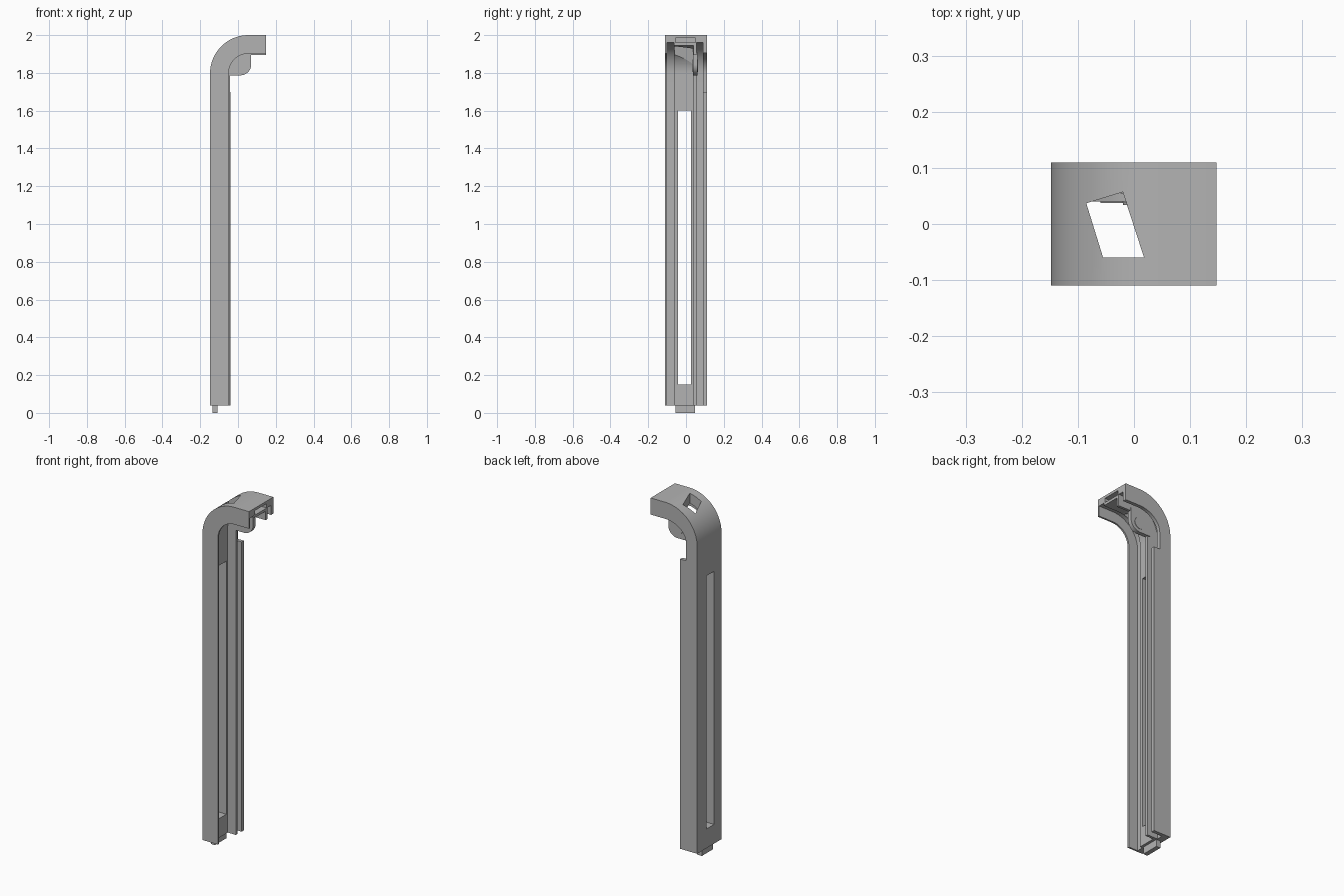
import bpy, bmesh, math
from mathutils import Vector

if "Cube" in bpy.data.objects:
    bpy.data.objects.remove(bpy.data.objects["Cube"])

LEFT, RIGHT, BASE = -0.148, 0.147, 0.04      # extent of the bent channel
CX, CZ, R = 0.055, 1.797, 0.203              # bend centre and outer radius
STEPS = 24

grey = bpy.data.materials.new("plain grey")
grey.use_nodes = True
grey.diffuse_color = (0.45, 0.45, 0.45, 1)
grey.node_tree.nodes["Principled BSDF"].inputs["Base Color"].default_value = (0.45, 0.45, 0.45, 1)


def finish(name, bm, smooth=True):
    bmesh.ops.recalc_face_normals(bm, faces=bm.faces)
    mesh = bpy.data.meshes.new(name)
    bm.to_mesh(mesh)
    bm.free()
    mesh.materials.append(grey)
    ob = bpy.data.objects.new(name, mesh)
    bpy.context.collection.objects.link(ob)
    if smooth:
        bpy.ops.object.select_all(action="DESELECT")
        ob.select_set(True)
        bpy.context.view_layer.objects.active = ob
        bpy.ops.object.shade_smooth_by_angle(angle=math.radians(30))
    return ob


def arc(cx, cz, rx, rz, a0, a1, n=STEPS):
    angles = [math.radians(a0 + (a1 - a0) * i / n) for i in range(n + 1)]
    return [(cx + rx * math.cos(a), cz + rz * math.sin(a)) for a in angles]


def path(d):
    """Bent line in x, z at depth d below the outer skin."""
    return [(LEFT + d, BASE)] + arc(CX, CZ, R - d, R - d, 180, 90) + [(RIGHT, CZ + R - d)]


def sweep(name, section):
    """Sweep a closed (y, depth) section along the bend."""
    bm = bmesh.new()
    rows = [[bm.verts.new((x, y, z)) for x, z in path(d)] for y, d in section]
    for i, a in enumerate(rows):
        b = rows[(i + 1) % len(rows)]
        for k in range(len(a) - 1):
            bm.faces.new((a[k], a[k + 1], b[k + 1], b[k]))
    for end in (0, -1):
        bm.faces.new([row[end] for row in rows])
    return finish(name, bm)


def extrude(name, points, direction, smooth=True):
    bm = bmesh.new()
    face = bm.faces.new([bm.verts.new(p) for p in points])
    new = bmesh.ops.extrude_face_region(bm, geom=[face])["geom"]
    bmesh.ops.translate(bm, verts=[v for v in new if isinstance(v, bmesh.types.BMVert)],
                        vec=Vector(direction))
    return finish(name, bm, smooth)


def side_plate(name, outline, y0, y1):
    return extrude(name, [(x, y0, z) for x, z in outline], (0, y1 - y0, 0))


def box(x0, x1, y0, y1, z0, z1, name):
    return extrude(name, [(x0, y0, z0), (x1, y0, z0), (x1, y1, z0), (x0, y1, z0)],
                   (0, 0, z1 - z0), False)


def cut(target, cutter):
    cutter.hide_render = True
    cutter.hide_set(True)
    mod = target.modifiers.new(cutter.name, "BOOLEAN")
    mod.operation, mod.solver, mod.object = "DIFFERENCE", "EXACT", cutter


# Main channel with the front lip, groove and thicker middle
body = sweep("channel_body", [
    (-0.11, 0), (0.09, 0), (0.09, 0.04), (0.055, 0.04), (0.055, 0.055), (-0.063, 0.055),
    (-0.063, 0.04), (-0.1, 0.04), (-0.1, 0.098), (-0.11, 0.098)])

# Inner rib beside the rear groove
sweep("inner_rib", [(0.04, 0.05), (0.055, 0.05), (0.055, 0.106), (0.04, 0.106)])

# Rear side wall, cut back around the bend
inner = [(RIGHT, 1.905)] + arc(CX, CZ, 0.133, 0.108, 90, 180)
side_plate("rear_wall", path(0) + inner + [(-0.078, 1.7), (-0.04, 1.7), (-0.04, BASE)], 0.09, 0.11)

# Hinge ear below the bend, with its round pin
ear = ([(0.07, 1.91), (-0.02, 1.9), (-0.06, 1.84), (-0.055, 1.787)]
       + arc(0.012, 1.845, 0.058, 0.058, -90, 0, 12))
side_plate("hinge_ear", ear, 0.037, 0.06)
side_plate("hinge_pin", arc(0.013, 1.838, 0.033, 0.033, 0, 345, 23), 0.034, 0.063)

# Locating tab at the foot
box(-0.134, -0.108, -0.055, 0.048, 0, 0.06, "foot_tab")

# Openings: long slot, skewed hole in the bend, socket in the end
cut(body, box(-0.2, -0.06, -0.043, 0.027, 0.15, 1.6, "long_slot_cutter"))
corners = [(-0.085, 0.037), (-0.02, 0.057), (0.018, -0.06), (-0.055, -0.06)]
cut(body, extrude("skewed_hole_cutter", [(x, y, 1.65) for x, y in corners], (0, 0, 0.5), False))
cut(body, box(0.07, 0.2, -0.055, 0.05, 1.96, 1.985, "end_socket_cutter"))
